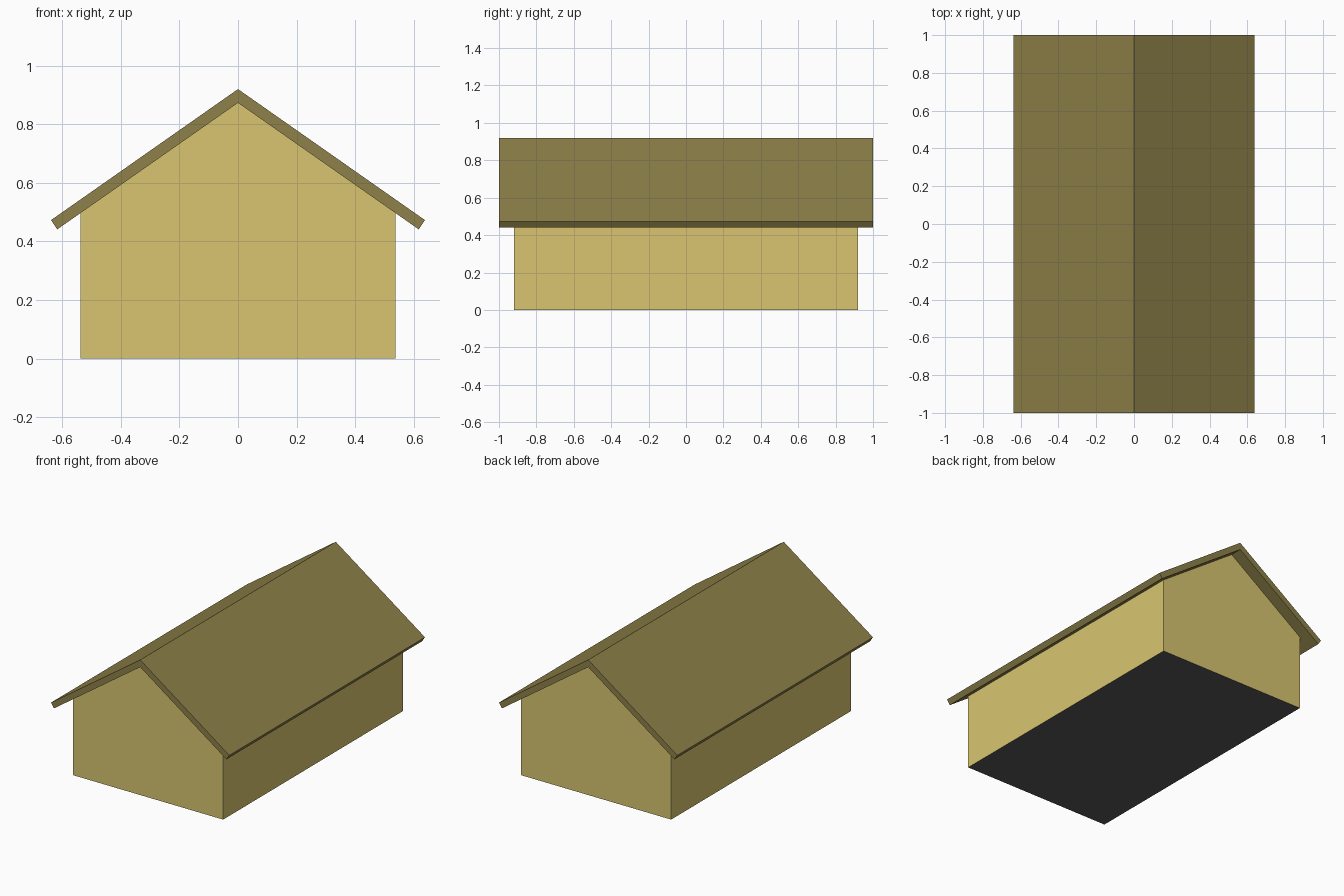
import bpy, bmesh

if "Cube" in bpy.data.objects:
    bpy.data.objects.remove(bpy.data.objects["Cube"])

def material(name, rgb):
    m = bpy.data.materials.new(name)
    m.diffuse_color = (*rgb, 1)
    m.use_nodes = True
    m.node_tree.nodes["Principled BSDF"].inputs["Base Color"].default_value = m.diffuse_color
    return m

def extrude_profile(name, half, depth, mats):
    """Mirror a half profile (x, z) across x = 0 and extrude it along y."""
    pts = half + [(-x, z) for x, z in reversed(half) if x > 0]
    bm = bmesh.new()
    front = bm.faces.new([bm.verts.new((x, -depth / 2, z)) for x, z in pts])
    ext = bmesh.ops.extrude_face_region(bm, geom=[front], use_keep_orig=True)
    verts = [g for g in ext["geom"] if isinstance(g, bmesh.types.BMVert)]
    bmesh.ops.translate(bm, verts=verts, vec=(0, depth, 0))
    bmesh.ops.recalc_face_normals(bm, faces=bm.faces)
    # A second material, if given, goes on the underside at ground level
    if len(mats) > 1:
        for f in bm.faces:
            if all(v.co.z < 1e-4 for v in f.verts):
                f.material_index = 1
    me = bpy.data.meshes.new(name)
    bm.to_mesh(me)
    bm.free()
    for m in mats:
        me.materials.append(m)
    ob = bpy.data.objects.new(name, me)
    bpy.context.collection.objects.link(ob)
    return ob

wall_mat = material("wall_yellow", (0.69, 0.56, 0.16))
roof_mat = material("roof_brown", (0.27, 0.22, 0.067))
floor_mat = material("floor_dark", (0.1, 0.1, 0.1))

RIDGE, SLOPE = 0.873, 0.70      # underside of the ridge, roof pitch
WALL_X, EAVE_X = 0.538, 0.617

# Gabled walls with a dark floor
extrude_profile("walls",
                [(0, RIDGE), (WALL_X, RIDGE - SLOPE * WALL_X), (WALL_X, 0)],
                1.84, [wall_mat, floor_mat])

# Overhanging roof, a folded slab with square-cut eaves
roof = [(0, 0.92), (0.638, 0.473), (EAVE_X, RIDGE - SLOPE * EAVE_X)]
bm_profile = roof + [(0, RIDGE)]


def roof_slab(name, half, depth, mat):
    """Both pitches as one closed band: outer line, eave, inner line."""
    outer_r, eave_r = half[1], half[2]
    loop = [half[0], outer_r, eave_r, half[3],
            (-eave_r[0], eave_r[1]), (-outer_r[0], outer_r[1])]
    bm = bmesh.new()
    rings = [[bm.verts.new((x, y, z)) for x, z in loop]
             for y in (-depth / 2, depth / 2)]
    n = len(loop)
    for i in range(n):
        j = (i + 1) % n
        bm.faces.new((rings[0][i], rings[0][j], rings[1][j], rings[1][i]))
    for r in rings:                       # gable ends, one quad per pitch
        bm.faces.new((r[0], r[1], r[2], r[3]))
        bm.faces.new((r[0], r[3], r[4], r[5]))
    bmesh.ops.recalc_face_normals(bm, faces=bm.faces)
    me = bpy.data.meshes.new(name)
    bm.to_mesh(me)
    bm.free()
    me.materials.append(mat)
    ob = bpy.data.objects.new(name, me)
    bpy.context.collection.objects.link(ob)


roof_slab("roof", bm_profile, 2.0, roof_mat)
